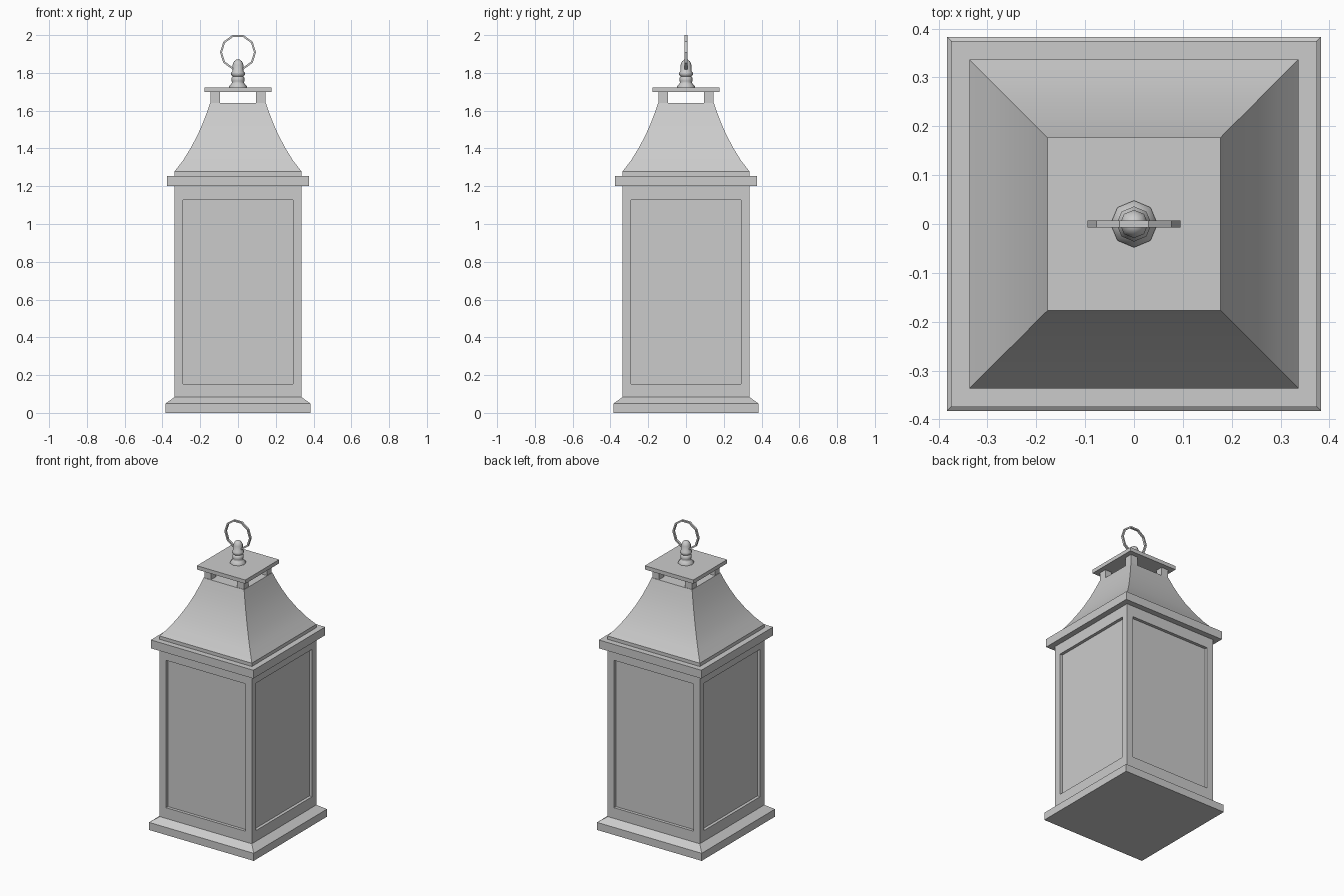
import bpy, bmesh
from math import cos, sin, pi, radians

if "Cube" in bpy.data.objects:
    bpy.data.objects.remove(bpy.data.objects["Cube"])


def finish(name, bm, smooth=None):
    bmesh.ops.recalc_face_normals(bm, faces=bm.faces)
    me = bpy.data.meshes.new(name)
    bm.to_mesh(me)
    bm.free()
    if smooth:
        me.shade_smooth()
        me.set_sharp_from_angle(angle=radians(smooth))
    ob = bpy.data.objects.new(name, me)
    bpy.context.collection.objects.link(ob)
    return ob


def loft(profile, sides=4, start=pi / 4, scale=2 ** 0.5):
    """Closed stack of polygon rings; for squares the profile gives half widths."""
    bm = bmesh.new()
    rings = [[bm.verts.new((r * scale * cos(start + 2 * pi * i / sides),
                            r * scale * sin(start + 2 * pi * i / sides), z))
              for i in range(sides)] for r, z in profile]
    for a, b in zip(rings, rings[1:]):
        for i in range(sides):
            j = (i + 1) % sides
            bm.faces.new((a[i], a[j], b[j], b[i]))
    bm.faces.new(rings[0][::-1])
    bm.faces.new(rings[-1])
    return bm


# Plinth with sloped top
finish("base", loft([(0.383, 0), (0.383, 0.05), (0.337, 0.083)]))

# Body with a recessed panel on each side
bm = loft([(0.337, 0.083), (0.337, 1.2)])
bm.normal_update()
sides = [f for f in bm.faces if abs(f.normal.z) < 0.5]
bmesh.ops.inset_individual(bm, faces=sides, thickness=0.064)
for f in sides:
    for v in f.verts:
        v.co.z = 0.154 if v.co.z < 0.6 else 1.128
bmesh.ops.inset_individual(bm, faces=sides, thickness=0, depth=-0.02)
finish("body", bm)

# Eave slab and curved roof
finish("eave", loft([(0.375, 1.2), (0.375, 1.255)]))
finish("roof", loft([(0.337, 1.255), (0.337, 1.277), (0.292, 1.335), (0.252, 1.4),
                     (0.217, 1.465), (0.188, 1.53), (0.165, 1.59), (0.148, 1.64)]), 30)

# Vent posts between roof and cap
for i, (sx, sy) in enumerate([(-1, -1), (1, -1), (1, 1), (-1, 1)]):
    post = finish(f"vent_post_{i + 1}", loft([(0.025, 1.635), (0.025, 1.7)]))
    post.location = (sx * 0.12, sy * 0.12, 0)

# Cap plate
finish("cap", loft([(0.177, 1.698), (0.177, 1.723)]))

# Turned finial
finish("finial", loft([(0.048, 1.72), (0.048, 1.73), (0.035, 1.743), (0.031, 1.75),
                       (0.034, 1.757), (0.034, 1.775), (0.027, 1.781), (0.036, 1.789),
                       (0.036, 1.802), (0.029, 1.81), (0.029, 1.842), (0.022, 1.86),
                       (0.009, 1.87)], 8, 0, 1), 50)

# Ten-sided hanging ring with square section
bm = bmesh.new()
n = 10
loops = []
for i in range(n):
    a = 2 * pi * i / n
    loops.append([bm.verts.new((r * cos(a), y, 1.909 + r * sin(a)))
                  for r, y in ((0.0955, -0.007), (0.0955, 0.007), (0.085, 0.007), (0.085, -0.007))])
for i in range(n):
    a, b = loops[i], loops[(i + 1) % n]
    for k in range(4):
        m = (k + 1) % 4
        bm.faces.new((a[k], a[m], b[m], b[k]))
finish("hanging_ring", bm)
